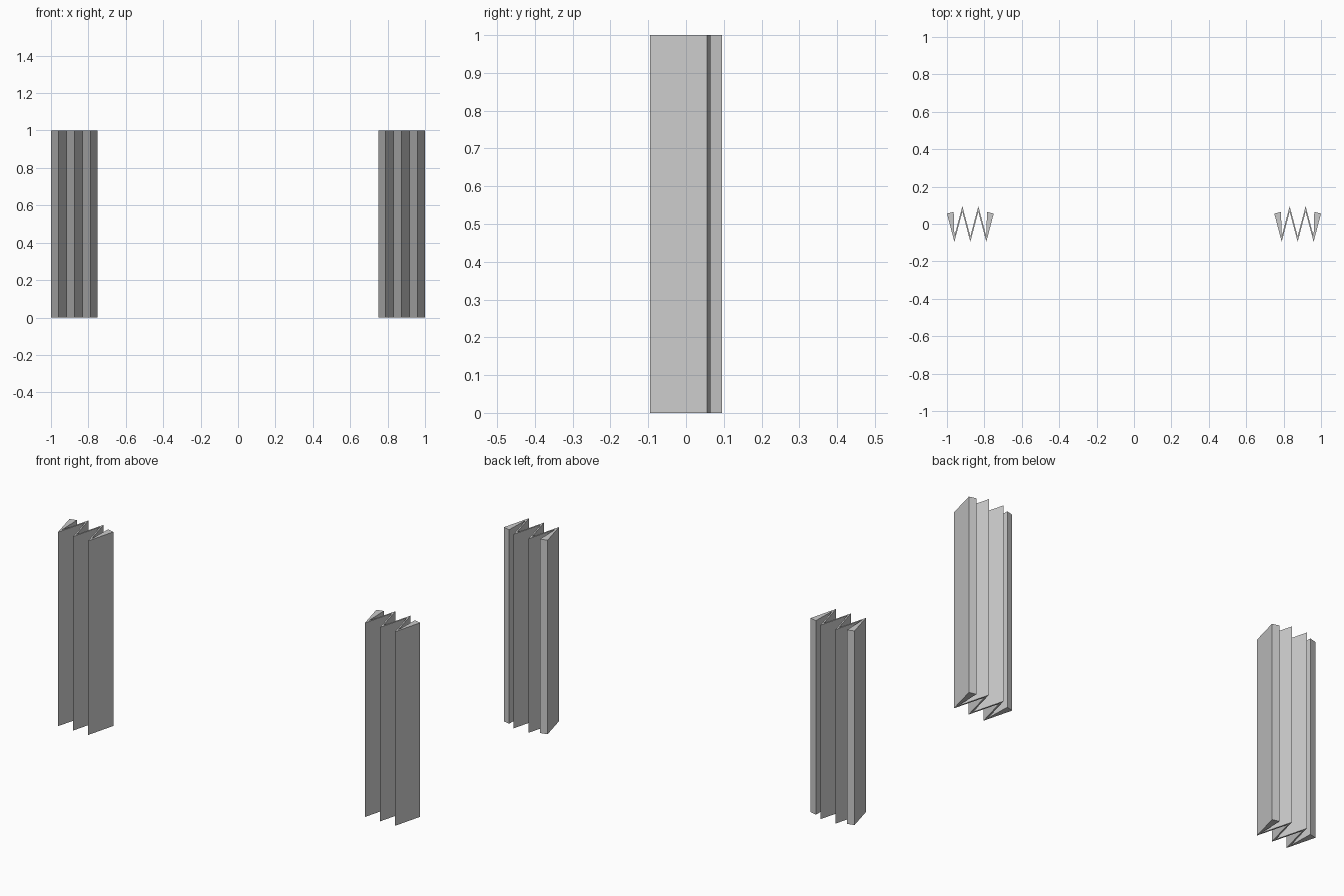
import bpy, bmesh

if "Cube" in bpy.data.objects:
    bpy.data.objects.remove(bpy.data.objects["Cube"])

HEIGHT = 1.0
HALF = 0.125        # half width of one gathered panel
PITCH = 0.0427      # x distance between neighbouring folds
OUT, INN = 0.095, 0.066   # outer and inner fold depths


def panel_profile():
    """Pleated cross-section: front line left to right, back line returning."""
    front = [(-HALF, 0.056)]
    back = [(-HALF + 0.036, 0.065)]
    for i in range(-2, 3):
        x = i * PITCH
        valley = i % 2 == 0
        front.append((x, -OUT if valley else INN))
        back.append((x, -INN if valley else OUT))
    front.append((HALF, 0.056))
    back.append((HALF - 0.036, 0.065))
    return front + back[::-1]


def make_panel(name, cx):
    bm = bmesh.new()
    base = bm.faces.new([bm.verts.new((x + cx, y, 0)) for x, y in panel_profile()])
    top = bmesh.ops.extrude_face_region(bm, geom=[base], use_keep_orig=True)
    verts = [g for g in top["geom"] if isinstance(g, bmesh.types.BMVert)]
    bmesh.ops.translate(bm, verts=verts, vec=(0, 0, HEIGHT))
    bmesh.ops.recalc_face_normals(bm, faces=bm.faces)
    mesh = bpy.data.meshes.new(name)
    bm.to_mesh(mesh)
    bm.free()
    obj = bpy.data.objects.new(name, mesh)
    bpy.context.collection.objects.link(obj)


# valleys sit at even i (-2, 0, 2), giving three front pleats per panel
make_panel("left_curtain", -1 + HALF)
make_panel("right_curtain", 1 - HALF)
